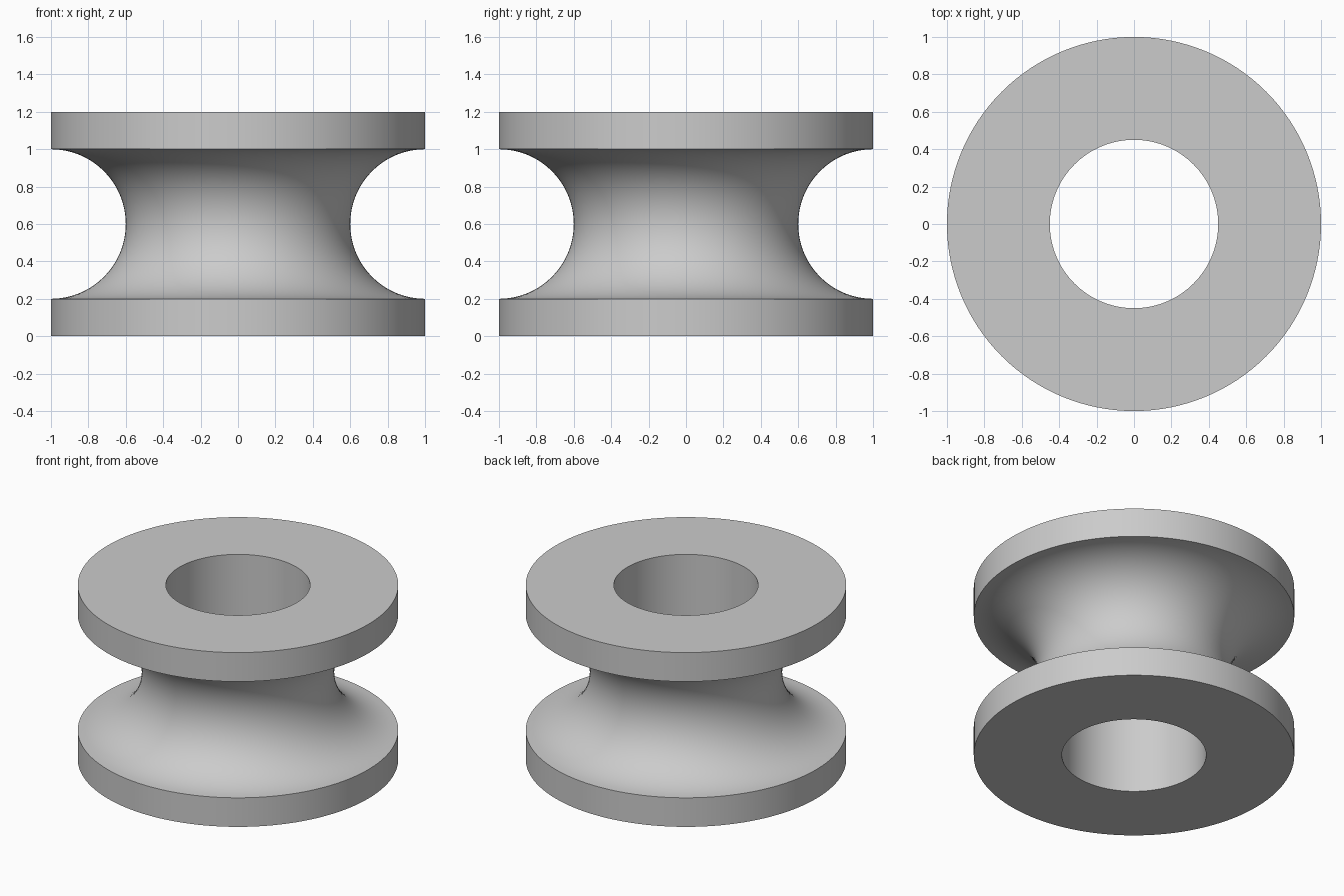
import bpy, bmesh, math
from mathutils import Matrix

SEGMENTS = 128      # steps around the axis
ARC_STEPS = 32      # steps across the groove
RADIUS, BORE, HEIGHT = 1.0, 0.45, 1.2
GROOVE = 0.4

cube = bpy.data.objects.get("Cube")
if cube:
    bpy.data.objects.remove(cube, do_unlink=True)

# Plain grey material
grey = bpy.data.materials.new("light_grey")
grey.use_nodes = True
colour = (0.6, 0.6, 0.6, 1)
grey.diffuse_color = colour
bsdf = next(n for n in grey.node_tree.nodes if n.type == "BSDF_PRINCIPLED")
bsdf.inputs["Base Color"].default_value = colour


def groove_profile():
    """Half-circle groove cut into the rim, from bottom to top."""
    points = []
    for i in range(ARC_STEPS + 1):
        a = math.pi * i / ARC_STEPS
        points.append((RADIUS - GROOVE * math.sin(a),
                       HEIGHT / 2 - GROOVE * math.cos(a)))
    return points


def lathe(name, profile, material):
    """Revolve a closed (radius, height) profile around the z axis."""
    bm = bmesh.new()
    rings = []
    for s in range(SEGMENTS):
        turn = Matrix.Rotation(2 * math.pi * s / SEGMENTS, 3, "Z")
        rings.append([bm.verts.new((r, 0, z)) for r, z in profile])
        bmesh.ops.rotate(bm, verts=rings[-1], cent=(0, 0, 0), matrix=turn)
    count = len(profile)
    for s, ring in enumerate(rings):
        after = rings[(s + 1) % SEGMENTS]
        for i in range(count):
            j = (i + 1) % count
            bm.faces.new((ring[i], after[i], after[j], ring[j]))
    bmesh.ops.recalc_face_normals(bm, faces=bm.faces)
    mesh = bpy.data.meshes.new(name)
    bm.to_mesh(mesh)
    bm.free()
    mesh.materials.append(material)
    obj = bpy.data.objects.new(name, mesh)
    bpy.context.collection.objects.link(obj)
    return obj


# Grooved wheel: bore, lower flange, round groove, upper flange
profile = [(BORE, 0), (RADIUS, 0)] + groove_profile() + [(RADIUS, HEIGHT), (BORE, HEIGHT)]
wheel = lathe("grooved_wheel", profile, grey)

# Smooth the round surfaces, keep the rim edges crisp
bpy.ops.object.select_all(action="DESELECT")
wheel.select_set(True)
bpy.context.view_layer.objects.active = wheel
bpy.ops.object.shade_smooth_by_angle(angle=math.radians(30))
